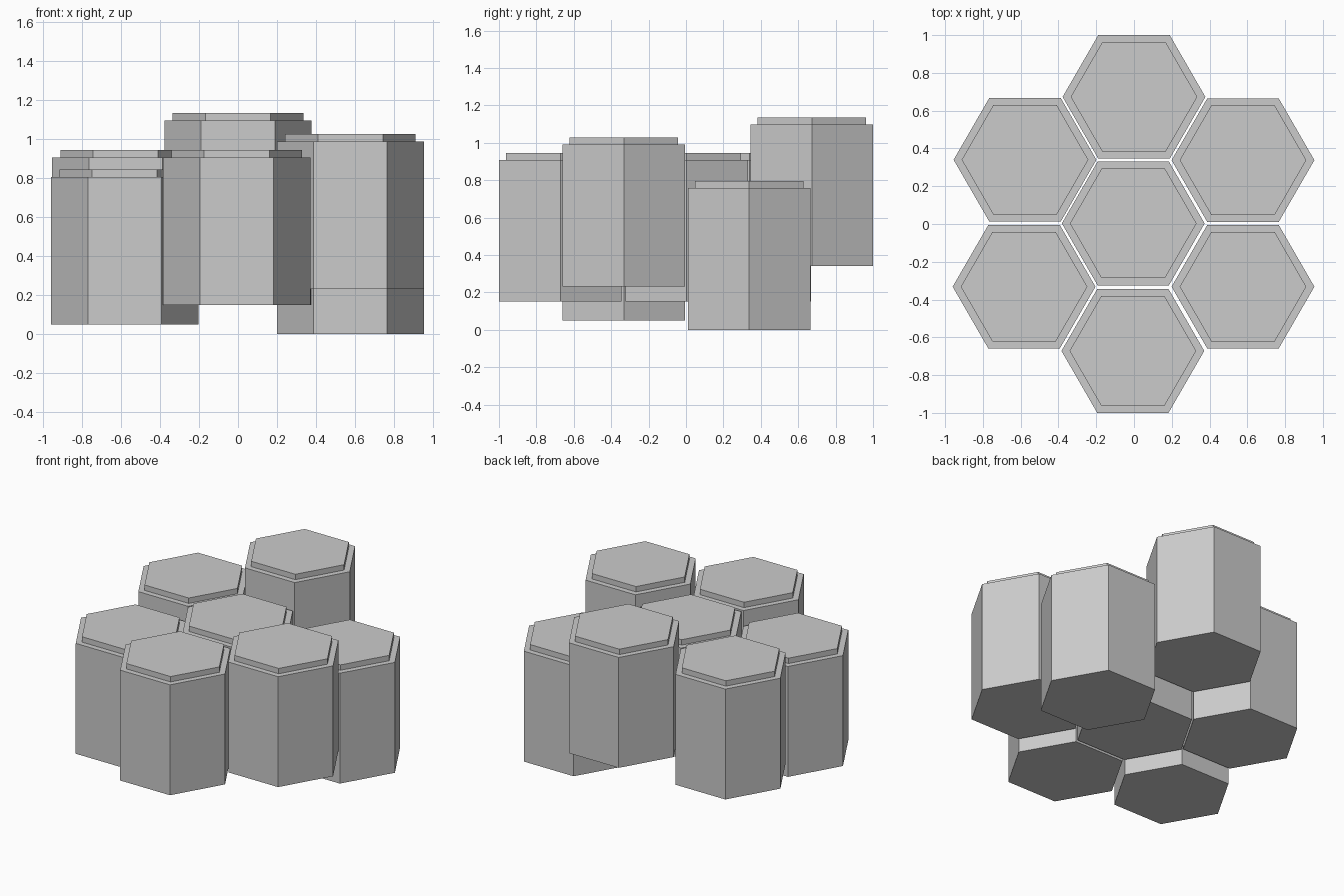
import bpy, bmesh
from math import cos, sin, pi

if "Cube" in bpy.data.objects:
    bpy.data.objects.remove(bpy.data.objects["Cube"])

R, R_CAP = 0.378, 0.335        # body and cap corner radii
H_BODY, H_TOP = 0.758, 0.795   # ledge and top heights above column base


def hex_column(name, x, y, z):
    # stepped hexagonal profile: body, ledge, raised cap
    bm = bmesh.new()
    rings = []
    for r, h in ((R, 0), (R, H_BODY), (R_CAP, H_BODY), (R_CAP, H_TOP)):
        rings.append([bm.verts.new((r * cos(i * pi / 3), r * sin(i * pi / 3), h))
                      for i in range(6)])
    for a, b in zip(rings, rings[1:]):
        for i in range(6):
            j = (i + 1) % 6
            bm.faces.new((a[i], a[j], b[j], b[i]))
    bm.faces.new(rings[0][::-1])
    bm.faces.new(rings[-1])
    mesh = bpy.data.meshes.new(name)
    bm.to_mesh(mesh)
    bm.free()
    obj = bpy.data.objects.new(name, mesh)
    obj.location = (x, y, z)
    bpy.context.collection.objects.link(obj)


# honeycomb of columns at staggered heights
for name, x, y, z in (
    ("centre_column", -0.004, 0.003, 0.15),
    ("back_column", 0.0, 0.673, 0.34),
    ("front_column", -0.006, -0.672, 0.15),
    ("back_left_column", -0.577, 0.34, 0.15),
    ("back_right_column", 0.577, 0.338, 0.0),
    ("front_left_column", -0.582, -0.332, 0.05),
    ("front_right_column", 0.577, -0.332, 0.232),
):
    hex_column(name, x, y, z)
